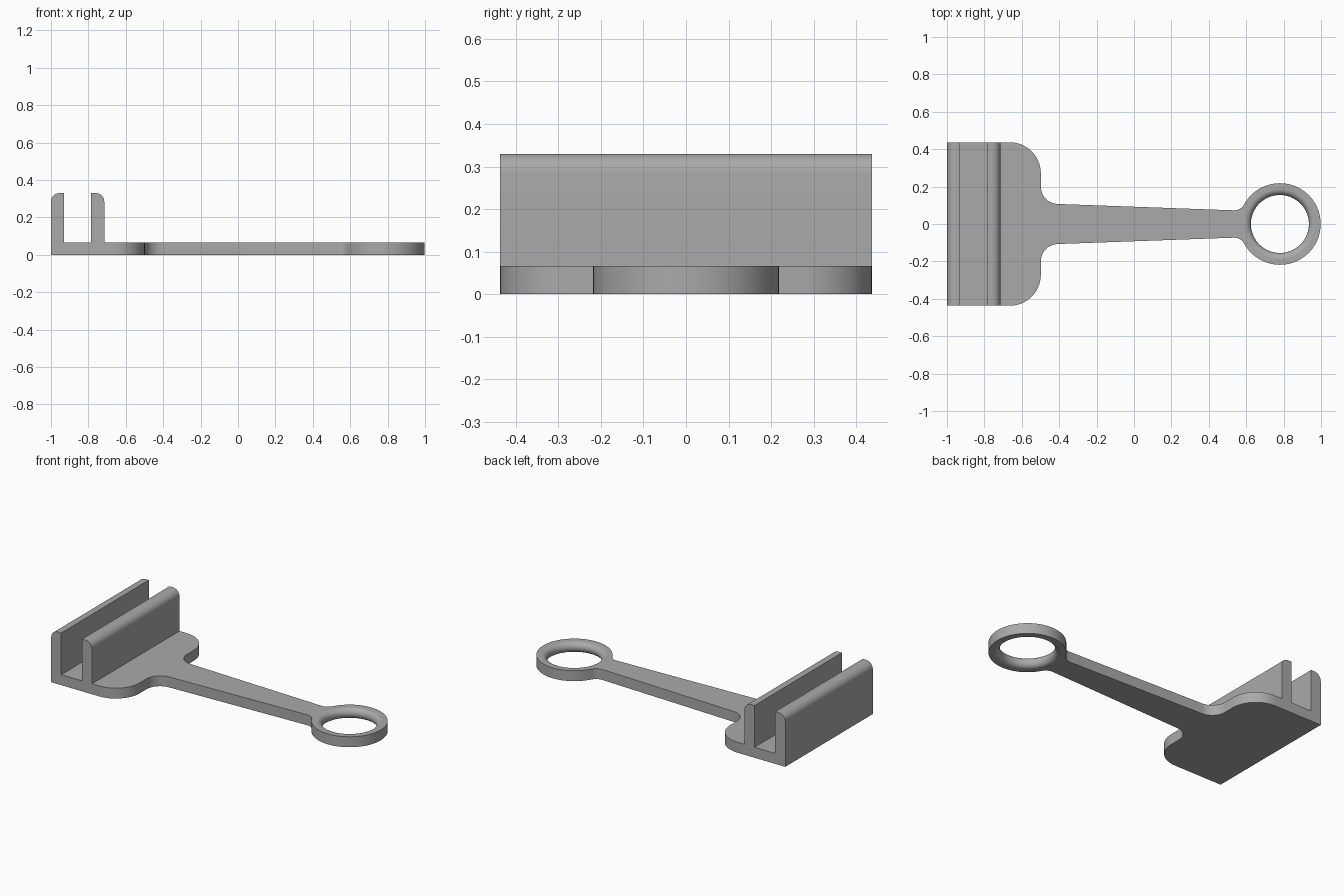
import bpy, bmesh
from math import sin, cos, pi, radians, acos, degrees

old = bpy.data.objects.get("Cube")
if old:
    bpy.data.objects.remove(old, do_unlink=True)

THICK, HALF_W, WALL_H = 0.066, 0.437, 0.33
RING_X, RING_R, HOLE_R = 0.78, 0.218, 0.155

grey = bpy.data.materials.new("plain grey")
grey.use_nodes = True
COLOUR = (0.4, 0.4, 0.4, 1)
grey.diffuse_color = COLOUR
grey.node_tree.nodes["Principled BSDF"].inputs["Base Color"].default_value = COLOUR


def arc(cx, cy, r, start, end, n=12):
    steps = [radians(start + (end - start) * i / n) for i in range(n + 1)]
    return [(cx + r * cos(a), cy + r * sin(a)) for a in steps]


def finish(name, bm):
    bmesh.ops.remove_doubles(bm, verts=bm.verts, dist=1e-5)
    bmesh.ops.recalc_face_normals(bm, faces=bm.faces)
    mesh = bpy.data.meshes.new(name)
    bm.to_mesh(mesh)
    bm.free()
    mesh.materials.append(grey)
    obj = bpy.data.objects.new(name, mesh)
    bpy.context.collection.objects.link(obj)
    return obj


def prism(name, points, offset):
    """Extrude a closed outline of 3D points."""
    bm = bmesh.new()
    face = bm.faces.new([bm.verts.new(p) for p in points])
    ext = bmesh.ops.extrude_face_region(bm, geom=[face])
    moved = [g for g in ext["geom"] if isinstance(g, bmesh.types.BMVert)]
    bmesh.ops.translate(bm, verts=moved, vec=offset)
    return finish(name, bm)


def combine(target, other, operation):
    mod = target.modifiers.new(operation.title(), "BOOLEAN")
    mod.operation, mod.object, mod.solver = operation, other, "EXACT"
    bpy.context.view_layer.objects.active = target
    bpy.ops.object.modifier_apply(modifier=mod.name)
    bpy.data.objects.remove(other, do_unlink=True)


# Flat plate: wide foot, tapered arm and ring end, mirrored across y
blend = 0.06
arm_end = 0.073
reach = RING_R + blend
tilt = degrees(acos(((reach ** 2 - (arm_end + blend) ** 2) ** 0.5) / reach))
blend_x = RING_X - reach * cos(radians(tilt))
half = [(-1, HALF_W)]
half += arc(-0.665, HALF_W - 0.167, 0.167, 90, 0, 16)
half += arc(-0.405, 0.2, 0.093, 180, 270)
half += arc(blend_x, arm_end + blend, blend, 270, 360 - tilt, 8)
half += arc(RING_X, 0, RING_R, 180 - tilt, 0, 40)[1:]
outline = half + [(x, -y) for x, y in reversed(half[:-1])]
body = prism("clip_handle", [(x, y, 0) for x, y in outline], (0, 0, THICK))

# Two upright walls, each with a rounded outer top edge
for name, outer, inner in (("back_wall", -1, -0.93), ("front_wall", -0.715, -0.785)):
    side = 1 if inner > outer else -1
    r = 0.045
    top = arc(0, WALL_H - r, r, 180, 90, 10)
    profile = [(inner, 0.02), (outer, 0.02)]
    profile += [(outer + side * (r + x), z) for x, z in top]
    profile += [(inner, WALL_H)]
    wall = prism(name, [(x, -HALF_W, z) for x, z in profile], (0, 2 * HALF_W, 0))
    combine(body, wall, "UNION")

# Ring hole with its rims rounded over above and below
r = THICK / 2
profile = [(0, -0.02), (HOLE_R + r, -0.02)]
profile += arc(HOLE_R + r, r, r, 270, 90, 16)
profile += [(HOLE_R + r, THICK + 0.02), (0, THICK + 0.02)]
bm = bmesh.new()
verts = [bm.verts.new((RING_X + x, 0, z)) for x, z in profile]
edges = [bm.edges.new(pair) for pair in zip(verts, verts[1:])]
bmesh.ops.spin(bm, geom=verts + edges, cent=(RING_X, 0, 0), axis=(0, 0, 1),
               angle=2 * pi, steps=72)
cutter = finish("hole_cutter", bm)
cutter.hide_render = True
combine(body, cutter, "DIFFERENCE")

# Smooth curves, sharp corners
bpy.ops.object.select_all(action="DESELECT")
body.select_set(True)
bpy.context.view_layer.objects.active = body
bpy.ops.object.shade_smooth_by_angle(angle=radians(30))
